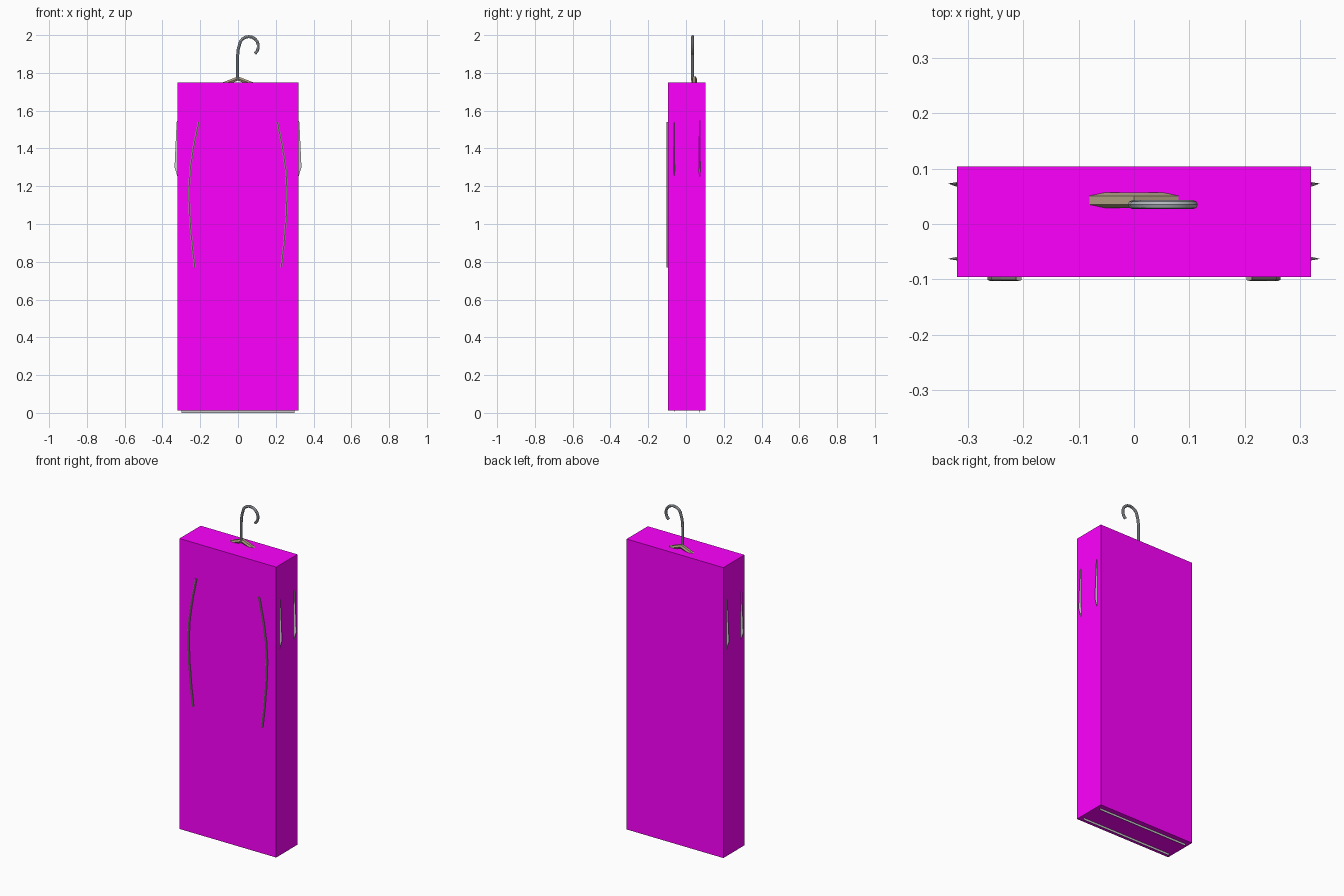
import bpy, bmesh, math
from mathutils import Vector

if "Cube" in bpy.data.objects:
    bpy.data.objects.remove(bpy.data.objects["Cube"])


def material(name, rgb):
    m = bpy.data.materials.new(name)
    m.diffuse_color = (*rgb, 1)
    m.use_nodes = True
    m.node_tree.nodes["Principled BSDF"].inputs["Base Color"].default_value = m.diffuse_color
    return m


MAGENTA = material("magenta", (1.0, 0.0, 1.0))
WOOD = material("wood", (0.42, 0.34, 0.22))
METAL = material("metal", (0.45, 0.48, 0.52))
TRIM = material("trim", (0.36, 0.33, 0.29))


def loft(name, rings, mat=None, smooth=False):
    """Skin a list of closed rings and cap both ends."""
    bm = bmesh.new()
    vr = [[bm.verts.new(p) for p in ring] for ring in rings]
    n = len(vr[0])
    for a, b in zip(vr, vr[1:]):
        for i in range(n):
            j = (i + 1) % n
            bm.faces.new((a[i], a[j], b[j], b[i]))
    bm.faces.new(vr[0][::-1])
    bm.faces.new(vr[-1])
    bmesh.ops.recalc_face_normals(bm, faces=bm.faces)
    me = bpy.data.meshes.new(name)
    bm.to_mesh(me)
    bm.free()
    ob = bpy.data.objects.new(name, me)
    bpy.context.collection.objects.link(ob)
    if mat:
        me.materials.append(mat)
    if smooth:
        bpy.ops.object.select_all(action='DESELECT')
        ob.select_set(True)
        bpy.context.view_layer.objects.active = ob
        bpy.ops.object.shade_smooth_by_angle(angle=math.radians(40))
    return ob


# outer box
def rect(z):
    return [(-0.32, -0.096, z), (0.32, -0.096, z), (0.32, 0.104, z), (-0.32, 0.104, z)]


loft("outer_box", [rect(0.012), rect(1.75)], MAGENTA)

# garment bag inside, with seam fins that poke out at the sides and the hem
half = [(0.30, 0.0), (0.305, 0.6), (0.315, 1.0), (0.32, 1.25), (0.336, 1.30),
        (0.325, 1.54), (0.28, 1.62), (0.18, 1.69), (0.05, 1.738)]
outline = half + [(-x, z) for x, z in reversed(half)]
profile = [(0.55, -0.0945), (0.80, -0.0925), (0.95, -0.066), (1.0, -0.063), (0.95, -0.059),
           (0.95, 0.067), (1.0, 0.073), (0.95, 0.076), (0.80, 0.094), (0.50, 0.099)]
loft("garment_bag", [[(x * s, y, 0.87 + (z - 0.87) * s) for x, z in outline]
                     for s, y in profile])

# curved trim strips on the front
path = [(0.208, 1.54), (0.235, 1.41), (0.253, 1.29), (0.260, 1.17),
        (0.255, 1.03), (0.243, 0.89), (0.229, 0.77)]
w = 0.005
for side, label in ((1, "right"), (-1, "left")):
    loft("front_trim_" + label,
         [[(side * (x - w), -0.090, z), (side * (x - w), -0.101, z), (side * x, -0.103, z),
           (side * (x + w), -0.101, z), (side * (x + w), -0.090, z)] for x, z in path], TRIM)

# hanger arms, one six-sided chevron
arm = [(0.25, 1.655), (0.16, 1.708), (0.07, 1.743)]
spine = [(-x, z) for x, z in arm] + [(0, 1.770)] + [(x, z) for x, z in reversed(arm)]
section = [(-0.014, 0.0), (-0.008, 0.011), (0.008, 0.011), (0.014, 0.0),
           (0.008, -0.011), (-0.008, -0.011)]
loft("hanger_arms", [[(x, 0.043 + dy, z + dz) for dy, dz in section] for x, z in spine],
     WOOD, True)

# hanger hook: straight stem running into an arc
pts = [(-0.003, 1.76), (-0.003, 1.82), (-0.003, 1.88), (0.001, 1.925)]
for i in range(11):
    a = math.radians(150 - i * 20)
    pts.append((0.057 + 0.051 * math.cos(a), 1.941 + 0.051 * math.sin(a)))
rings = []
for i, (x, z) in enumerate(pts):
    p, q = pts[max(i - 1, 0)], pts[min(i + 1, len(pts) - 1)]
    t = Vector((q[0] - p[0], 0, q[1] - p[1])).normalized()
    nrm = Vector((t.z, 0, -t.x))
    rings.append([Vector((x, 0.035, z)) + 0.008 * (math.cos(k * math.pi / 4) * nrm
                  + math.sin(k * math.pi / 4) * Vector((0, 1, 0))) for k in range(8)])
loft("hanger_hook", rings, METAL, True)
